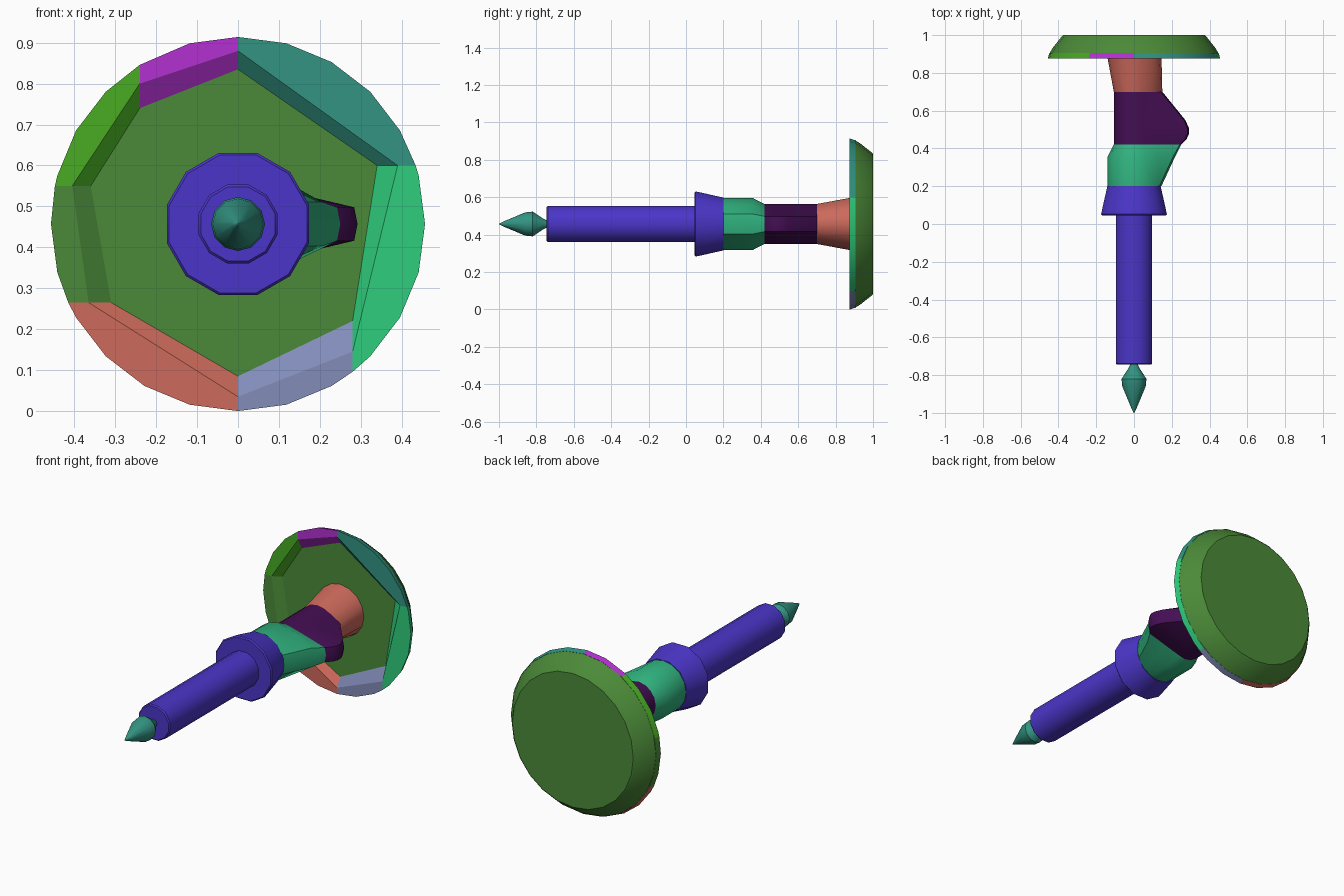
import bpy, bmesh, math

if "Cube" in bpy.data.objects:
    bpy.data.objects.remove(bpy.data.objects["Cube"])

ZC = 0.457          # height of the long axis
R_RIM = 0.457       # outer radius of the end disc


def material(name, rgb):
    lin = [((c / 255 + 0.055) / 1.055) ** 2.4 if c > 10 else c / 3294 for c in rgb] + [1.0]
    m = bpy.data.materials.new(name)
    m.use_nodes = True
    m.diffuse_color = lin
    m.node_tree.nodes["Principled BSDF"].inputs["Base Color"].default_value = lin
    return m


OLIVE = material("olive green", (75, 138, 56))
TEAL = material("teal", (50, 148, 130))
EMERALD = material("emerald", (47, 205, 124))
SEA = material("sea green", (48, 178, 126))
SALMON = material("salmon", (206, 106, 92))
LAVENDER = material("lavender", (130, 140, 185))
LIME = material("lime", (72, 172, 36))
MAGENTA = material("magenta purple", (178, 48, 208))
INDIGO = material("indigo", (75, 53, 200))
PLUM = material("dark plum", (68, 14, 84))


def finish(bm, name, mat, angle=35):
    bmesh.ops.remove_doubles(bm, verts=bm.verts, dist=1e-5)
    bmesh.ops.recalc_face_normals(bm, faces=bm.faces)
    me = bpy.data.meshes.new(name)
    bm.to_mesh(me)
    bm.free()
    me.materials.append(mat)
    ob = bpy.data.objects.new(name, me)
    bpy.context.collection.objects.link(ob)
    bpy.ops.object.select_all(action='DESELECT')
    ob.select_set(True)
    bpy.context.view_layer.objects.active = ob
    bpy.ops.object.shade_smooth_by_angle(angle=math.radians(angle))
    return ob


def loft(name, sections, mat, angle=35):
    """Join equal-length rings of (x, y, z) points and cap both ends."""
    bm = bmesh.new()
    rings = [[bm.verts.new(p) for p in s] for s in sections]
    n = len(rings[0])
    for a, b in zip(rings, rings[1:]):
        for i in range(n):
            j = (i + 1) % n
            bm.faces.new((a[i], a[j], b[j], b[i]))
    bm.faces.new(rings[0])
    bm.faces.new(rings[-1])
    return finish(bm, name, mat, angle)


def ring(y, r, sides, turn=0.0):
    return [(r * math.cos(2 * math.pi * (i + turn) / sides), y,
             ZC + r * math.sin(2 * math.pi * (i + turn) / sides)) for i in range(sides)]


def lathe(name, profile, sides, mat, turn=0.0):
    return loft(name, [ring(y, r, sides, turn) for y, r in profile], mat)


def bulged(y, r, reach):
    """Round section whose +x side is pulled out to a blunt nose."""
    pull = {0: 1.0, 1: 1.0, 15: 1.0, 2: 0.33, 14: 0.33}
    return [(x + pull.get(i, 0) * (reach - r), yy, z)
            for i, (x, yy, z) in enumerate(ring(y, r, 16))]


# Pointed tip, shaft and collar
lathe("pointed_tip", [(-1.0, 0.002), (-0.97, 0.016), (-0.86, 0.062), (-0.82, 0.066),
                      (-0.765, 0.03), (-0.735, 0.015)], 12, TEAL)
lathe("shaft", [(-0.745, 0.094), (-0.738, 0.1), (0.06, 0.1)], 12, INDIGO, 0.5)
lathe("collar", [(0.045, 0.174), (0.052, 0.18), (0.085, 0.173), (0.2, 0.146)], 12, INDIGO, 0.5)

# Neck, side bulge and flared stem
loft("neck", [bulged(0.2, 0.14, 0.145), bulged(0.355, 0.14, 0.217),
              bulged(0.42, 0.107, 0.25)], SEA)
loft("side_bulge", [bulged(y, 0.107, x) for y, x in
                    [(0.42, 0.25), (0.45, 0.279), (0.48, 0.292), (0.51, 0.29),
                     (0.55, 0.272), (0.7, 0.15)]], PLUM)
loft("flared_stem", [bulged(0.7, 0.107, 0.15), bulged(0.906, 0.145, 0.145)], SALMON)

# End disc
Y_FRONT, Y_FLOOR = 0.875, 0.905
lathe("end_disc", [(Y_FLOOR, 0.447), (0.93, 0.432), (0.995, 0.381), (1.0, 0.374)], 24, OLIVE)

# Rim corners, clockwise from the top: inner, crease and outer (x, z)
CORNERS = [
    ((0.0, 0.835), (0.0, 0.88), (0.0, 0.914)),
    ((0.34, 0.6), (0.39, 0.6), (0.434, 0.6)),
    ((0.28, 0.22), (0.28, 0.145), (0.28, 0.096)),
    ((0.0, 0.085), (0.0, 0.035), (0.0, 0.0)),
    ((-0.31, 0.265), (-0.365, 0.265), (-0.415, 0.265)),
    ((-0.36, 0.55), (-0.405, 0.55), (-0.447, 0.55)),
    ((-0.24, 0.74), (-0.24, 0.80), (-0.24, 0.846)),
]
RIM = [("upper_left", TEAL), ("left", EMERALD), ("lower_left", LAVENDER),
       ("lower_right", SALMON), ("right", OLIVE), ("upper_right", LIME), ("top", MAGENTA)]


def rim_segment(name, start, end, mat):
    a0 = math.atan2(start[2][1] - ZC, start[2][0])
    a1 = math.atan2(end[2][1] - ZC, end[2][0])
    while a1 >= a0:
        a1 -= 2 * math.pi
    step = math.radians(15)
    angles = [a0]
    k = math.floor(a0 / step)
    while k * step > a1 + 0.03:
        if k * step < a0 - 0.03:
            angles.append(k * step)
        k -= 1
    angles.append(a1)
    bm = bmesh.new()

    def arc(r, y):
        return [bm.verts.new((r * math.cos(a), y, ZC + r * math.sin(a))) for a in angles]

    def vert(p, y):
        return bm.verts.new((p[0], y, p[1]))

    front, back = arc(R_RIM, Y_FRONT), arc(0.448, Y_FLOOR)
    c0, c1 = vert(start[1], Y_FRONT), vert(end[1], Y_FRONT)
    i0, i1 = vert(start[0], Y_FLOOR), vert(end[0], Y_FLOOR)
    bm.faces.new(front + [c1, c0])
    bm.faces.new(back + [i1, i0])
    bm.faces.new((c0, c1, i1, i0))
    bm.faces.new((front[0], c0, i0, back[0]))
    bm.faces.new((front[-1], c1, i1, back[-1]))
    for i in range(len(angles) - 1):
        bm.faces.new((front[i], front[i + 1], back[i + 1], back[i]))
    finish(bm, name, mat, 20)


# Seven coloured rim segments around the shallow recess
for i, (label, mat) in enumerate(RIM):
    rim_segment("rim_segment_" + label, CORNERS[i], CORNERS[(i + 1) % 7], mat)
